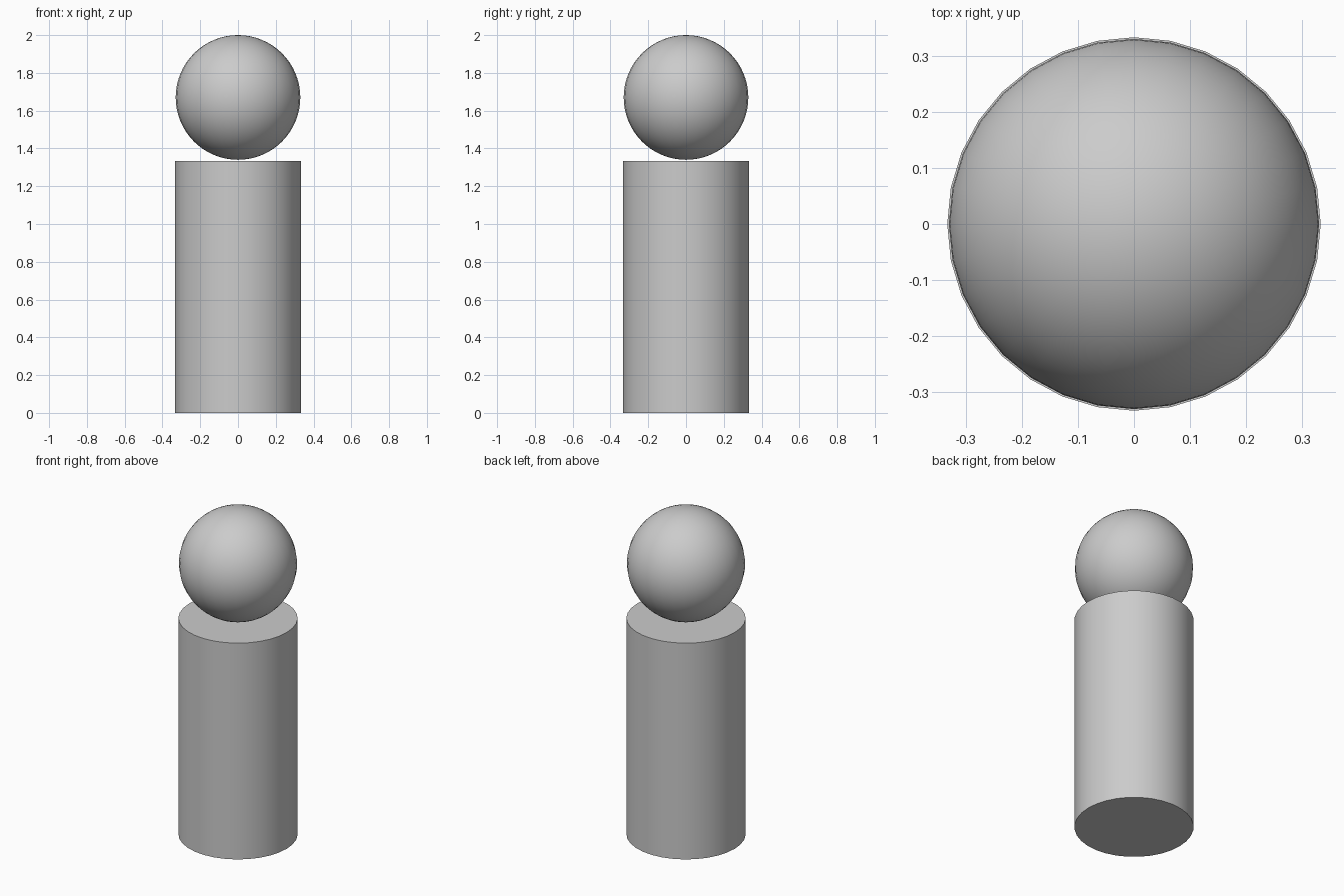
import bpy
from math import radians

if "Cube" in bpy.data.objects:
    bpy.data.objects.remove(bpy.data.objects["Cube"])

# Upright round post with flat caps
bpy.ops.mesh.primitive_cylinder_add(vertices=32, radius=0.333, depth=1.333,
                                    location=(0, 0, 0.6665))
bpy.context.object.name = "post"
bpy.ops.object.shade_smooth_by_angle(angle=radians(30))

# Smooth ball resting on top of the post
bpy.ops.mesh.primitive_uv_sphere_add(segments=32, ring_count=32, radius=0.33,
                                     location=(0, 0, 1.67))
bpy.context.object.name = "ball"
bpy.ops.object.shade_smooth()
